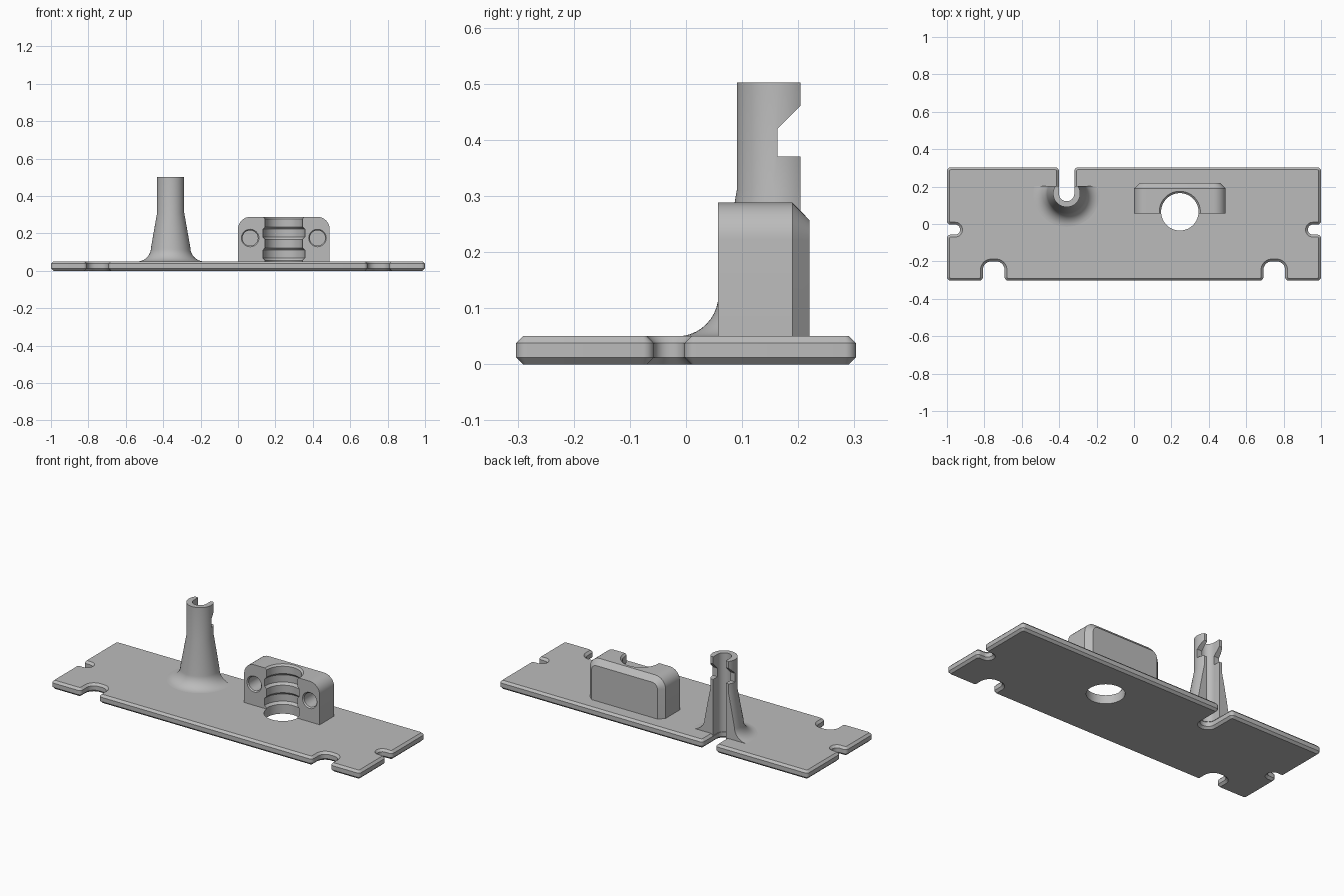
import bpy, bmesh, math
from mathutils import Vector, Matrix

if "Cube" in bpy.data.objects:
    bpy.data.objects.remove(bpy.data.objects["Cube"])

grey = bpy.data.materials.new("light_grey")
grey.use_nodes = True
colour = (0.5, 0.5, 0.5, 1)
grey.diffuse_color = colour
grey.node_tree.nodes["Principled BSDF"].inputs["Base Color"].default_value = colour


def loft(name, rings, matrix=Matrix()):
    """Closed solid through rings of equal point count."""
    bm = bmesh.new()
    loops = [[bm.verts.new(p) for p in ring] for ring in rings]
    n = len(loops[0])
    for a, b in zip(loops, loops[1:]):
        for i in range(n):
            j = (i + 1) % n
            bm.faces.new((a[i], a[j], b[j], b[i]))
    bm.faces.new(loops[0])
    bm.faces.new(loops[-1])
    bm.transform(matrix)
    bmesh.ops.recalc_face_normals(bm, faces=bm.faces)
    mesh = bpy.data.meshes.new(name)
    bm.to_mesh(mesh)
    bm.free()
    mesh.materials.append(grey)
    obj = bpy.data.objects.new(name, mesh)
    bpy.context.collection.objects.link(obj)
    return obj


def rounded(corners, steps=8):
    """Right-angled outline (x, y, radius) with filleted corners."""
    out = []
    for i, (x, y, r) in enumerate(corners):
        p = Vector((x, y))
        if r == 0:
            out.append(p)
            continue
        a = (Vector(corners[i - 1][:2]) - p).normalized()
        b = (Vector(corners[(i + 1) % len(corners)][:2]) - p).normalized()
        for k in range(steps + 1):
            t = math.pi / 2 * k / steps
            out.append(p + (a + b) * r - (b * math.cos(t) + a * math.sin(t)) * r)
    return out


def inset(loop, d):
    """Offset a counter-clockwise outline inward."""
    out = []
    for i, p in enumerate(loop):
        u = (p - loop[i - 1]).normalized()
        v = (loop[(i + 1) % len(loop)] - p).normalized()
        n = Vector((-u.y - v.y, u.x + v.x)).normalized()
        out.append(p + n * d / max(0.5, n.dot(Vector((-u.y, u.x)))))
    return out


def slab(name, outline, levels, matrix=Matrix()):
    """Stack an outline through (height, inset) levels."""
    return loft(name, [[(p.x, p.y, h) for p in (inset(outline, d) if d else outline)]
                       for h, d in levels], matrix)


def lathe(name, profile, matrix=Matrix(), sides=64):
    turn = [2 * math.pi * k / sides for k in range(sides)]
    return loft(name, [[(r * math.cos(t), r * math.sin(t), z) for t in turn]
                       for r, z in profile], matrix)


def cut(obj, *cutters):
    bpy.context.view_layer.objects.active = obj
    for c in cutters:
        c.hide_render = True
        m = obj.modifiers.new("cut", 'BOOLEAN')
        m.operation = 'DIFFERENCE'
        m.solver = 'EXACT'
        m.object = c
        bpy.ops.object.modifier_apply(modifier=m.name)


# Base plate with edge notches and a rear slot
post_x, post_y, slot_r = -0.36, 0.163, 0.041
side = [(0.692, -0.303, 0.02), (0.692, -0.2, 0.045), (0.808, -0.2, 0.045),
        (0.808, -0.303, 0.02), (1, -0.303, 0.02), (1, -0.057, 0.02),
        (0.93, -0.057, 0.026), (0.93, -0.003, 0.026), (1, -0.003, 0.02),
        (1, 0.303, 0.02)]
slot = [(post_x + slot_r, 0.303, 0.02), (post_x + slot_r, post_y - slot_r, 0.04),
        (post_x - slot_r, post_y - slot_r, 0.04), (post_x - slot_r, 0.303, 0.02)]
mirrored = [(-x, y, r) for x, y, r in reversed(side)]
ch = 0.0125
plate = slab("base_plate", rounded(side + slot + mirrored),
             [(0, ch), (ch, 0), (0.05 - ch, 0), (0.05, ch)])

# Bearing block, chamfered round its back; outline in x-z, stacked along y
stand = Matrix(((1, 0, 0, 0), (0, 0, 1, 0), (0, 1, 0, 0), (0, 0, 0, 1)))
block_x = 0.245
block = slab("bearing_block",
             rounded([(0, 0.01, 0), (0.49, 0.01, 0), (0.49, 0.288, 0.065), (0, 0.288, 0.065)]),
             [(0.057, 0), (0.19, 0), (0.22, 0.031)], stand)

# Grooved vertical bore through block and plate
bore_profile = [(0.1, -0.1), (0.1, 0.05)]
for low in (0.055, 0.167):
    bore_profile += [(0.1, low), (0.1125, low + 0.013), (0.1125, low + 0.055), (0.1, low + 0.068)]
bore_profile += [(0.1, 0.278), (0.11, 0.288), (0.11, 0.4)]
bore = lathe("bore_cutter", bore_profile, Matrix.Translation((block_x, 0.065, 0)))
cutters = [bore]

# Blind screw holes in the block front
for dx in (-0.18, 0.18):
    cutters.append(lathe("screw_hole_cutter",
                         [(0.047, -0.05), (0.047, 0.057), (0.041, 0.064), (0.041, 0.155)],
                         Matrix.Translation((block_x + dx, 0, 0.175)) @ stand, 32))
cut(plate, bore)
cut(block, *cutters)

# Flared post
flare = [(0.178, 0.04)]
for k in range(10, -1, -1):
    t = math.pi / 2 * k / 10
    flare.append((0.178 - 0.073 * math.cos(t), 0.125 - 0.075 * math.sin(t)))
post = lathe("hook_post", flare + [(0.0725, 0.31), (0.0725, 0.502)],
             Matrix.Translation((post_x, post_y, 0)))

# Open channel down the post
channel = slab("channel_cutter",
               rounded([(post_x + slot_r, 0.5, 0), (post_x - slot_r, 0.5, 0),
                        (post_x - slot_r, post_y - slot_r, 0.0405),
                        (post_x + slot_r, post_y - slot_r, 0.0405)], 16),
               [(-0.1, 0), (0.7, 0)])

# Flat back with hook notch
back = [(0.204, -0.1), (0.204, 0.37), (0.163, 0.37), (0.163, 0.42),
        (0.204, 0.461), (0.204, 0.6), (0.5, 0.6), (0.5, -0.1)]
notch = loft("notch_cutter", [[(x, y, z) for y, z in back] for x in (-0.7, -0.1)])
cutters += [channel, notch]
cut(post, channel, notch)

for c in cutters:
    bpy.data.objects.remove(c)

# Smooth curved walls, keep edges crisp
for obj in (plate, block, post):
    bpy.ops.object.select_all(action='DESELECT')
    obj.select_set(True)
    bpy.context.view_layer.objects.active = obj
    bpy.ops.object.shade_smooth_by_angle(angle=math.radians(30))
